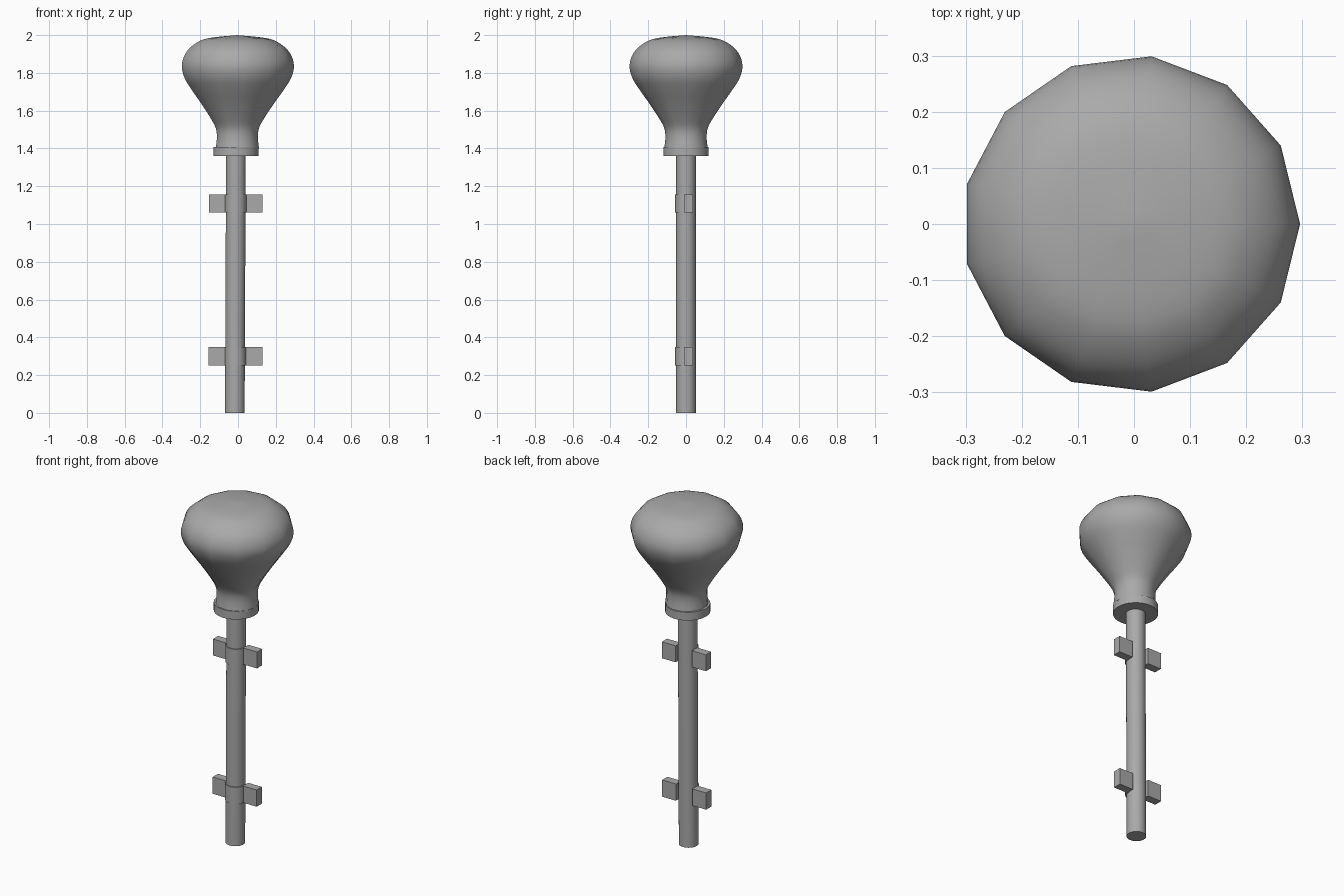
import bpy, bmesh, math
from mathutils import Vector, Matrix

if "Cube" in bpy.data.objects:
    bpy.data.objects.remove(bpy.data.objects["Cube"])

dark_grey = bpy.data.materials.new("dark_grey")
dark_grey.diffuse_color = (0.4, 0.4, 0.4, 1)
dark_grey.use_nodes = True
dark_grey.node_tree.nodes["Principled BSDF"].inputs["Base Color"].default_value = dark_grey.diffuse_color


def finish(name, bm, angle):
    bmesh.ops.recalc_face_normals(bm, faces=bm.faces)
    mesh = bpy.data.meshes.new(name)
    bm.to_mesh(mesh)
    bm.free()
    mesh.materials.append(dark_grey)
    ob = bpy.data.objects.new(name, mesh)
    bpy.context.collection.objects.link(ob)
    bpy.ops.object.select_all(action='DESELECT')
    ob.select_set(True)
    bpy.context.view_layer.objects.active = ob
    bpy.ops.object.shade_smooth_by_angle(angle=math.radians(angle))
    return ob


def smooth_profile(pts, steps=4):
    # Catmull-Rom through the profile points
    p = [Vector(q) for q in [pts[0], *pts, pts[-1]]]
    out = []
    for a, b, c, d in zip(p, p[1:], p[2:], p[3:]):
        for i in range(steps):
            t = i / steps
            out.append(0.5 * (2 * b + (c - a) * t + (2 * a - 5 * b + 4 * c - d) * t * t
                              + (3 * b - a - 3 * c + d) * t ** 3))
    return out + [p[-1]]


def lathe(name, profile, sides, centre=(0, 0), angle=45):
    bm = bmesh.new()
    verts = [bm.verts.new((centre[0] + r, centre[1], z)) for r, z in profile]
    edges = [bm.edges.new(e) for e in zip(verts, verts[1:])]
    bmesh.ops.spin(bm, geom=verts + edges, cent=(*centre, 0), axis=(0, 0, 1),
                   angle=math.tau, steps=sides)
    bmesh.ops.remove_doubles(bm, verts=bm.verts, dist=1e-4)
    return finish(name, bm, angle)


# Thirteen-sided knob with a waisted neck
curve = smooth_profile([(0.116, 1.40), (0.110, 1.46), (0.117, 1.51), (0.147, 1.565),
                        (0.197, 1.64), (0.247, 1.71), (0.287, 1.775), (0.301, 1.84),
                        (0.28, 1.905), (0.228, 1.955), (0.155, 1.984), (0, 2.0)])
lathe("knob", [(0, 1.40)] + [tuple(v) for v in curve], 13, (-0.005, 0), angle=50)

# Collar under the knob
lathe("collar", [(0, 1.36), (0.12, 1.36), (0.12, 1.408), (0, 1.408)], 32, (-0.011, 0))

# Slightly leaning shaft
bm = bmesh.new()
bmesh.ops.create_cone(bm, cap_ends=True, segments=32, radius1=0.052, radius2=0.052,
                      depth=1.38, matrix=Matrix.Translation((0, 0, 0.69)))
for v in bm.verts:
    v.co.x += -0.017 + 0.006 * v.co.z / 1.38
finish("shaft", bm, 45)


# Half-round clips hugging the front of the shaft, with a flange each side
def clip(name, cx, z0, z1):
    bm = bmesh.new()
    quad = [bm.verts.new((cx + r, 0.005, z))
            for r, z in ((0.05, z0), (0.057, z0), (0.057, z1), (0.05, z1))]
    start = bm.faces.new(quad)
    bmesh.ops.spin(bm, geom=[start] + list(start.edges) + quad, cent=(cx, 0.0, 0),
                   axis=(0, 0, 1), angle=-math.pi, steps=16)
    for side in (-1, 1):
        m = (Matrix.Translation((cx + side * 0.098, 0.013, (z0 + z1) / 2))
             @ Matrix.Diagonal((0.089, 0.048, z1 - z0, 1)))
        bmesh.ops.create_cube(bm, size=1, matrix=m)
    finish(name, bm, 30)


clip("upper_clip", -0.012, 1.06, 1.156)
clip("lower_clip", -0.014, 0.25, 0.348)
